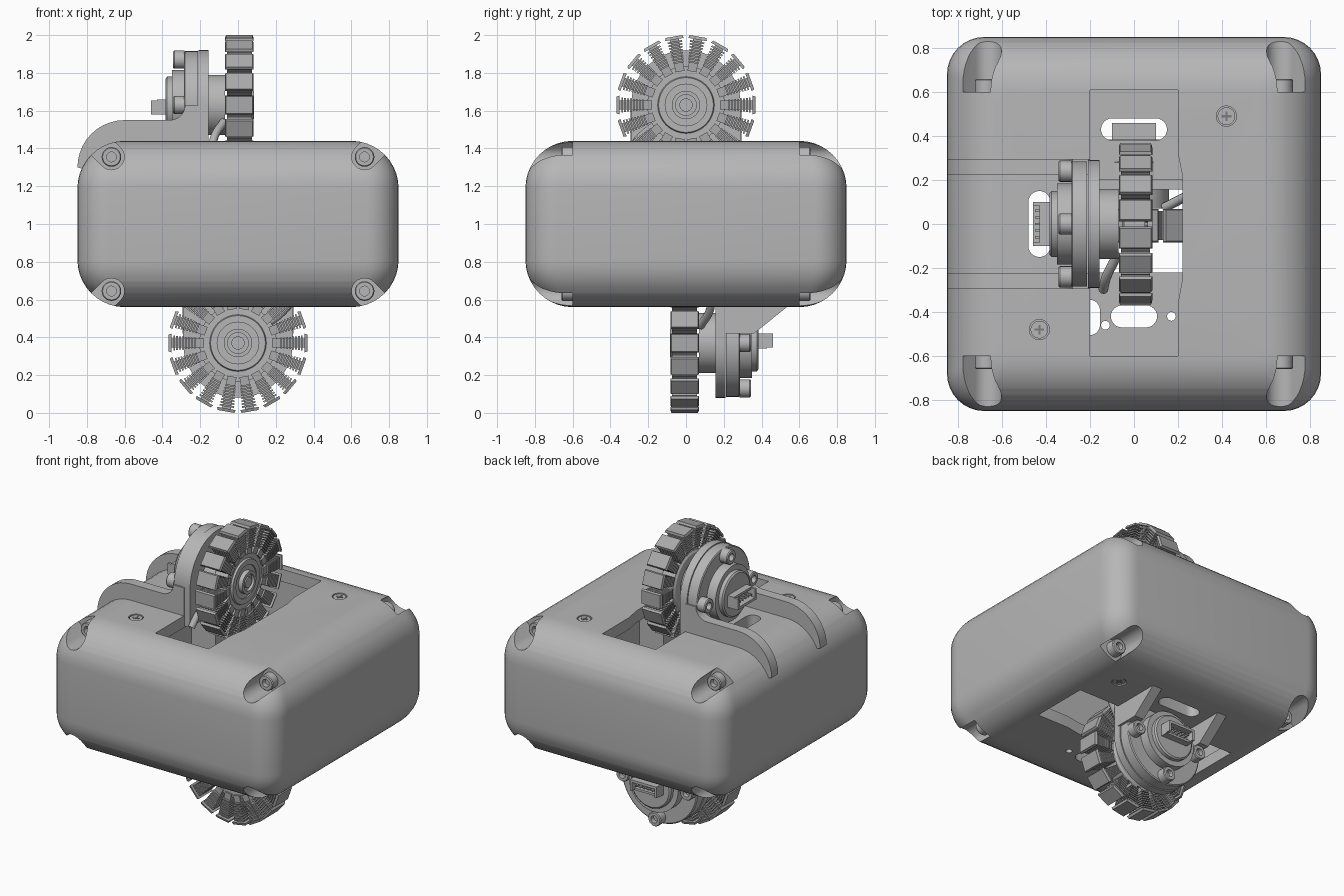
import bpy, bmesh, math
from math import sin, cos, pi
from mathutils import Matrix, Vector

if "Cube" in bpy.data.objects:
    bpy.data.objects.remove(bpy.data.objects["Cube"])

AX = 1.63                      # height of the upper wheel axle
# half turn that carries the upper drive unit to the underside
FLIP = Matrix(((0, -1, 0, 0), (-1, 0, 0, 0), (0, 0, -1, 2), (0, 0, 0, 1)))


def material(name, v):
    m = bpy.data.materials.new(name)
    m.diffuse_color = (v, v, v, 1)
    m.use_nodes = True
    m.node_tree.nodes["Principled BSDF"].inputs["Base Color"].default_value = m.diffuse_color
    return m


GREY = material("shell grey", 0.47)
RUBBER = material("tread grey", 0.40)
DARK = material("recess grey", 0.2)


def finish(bm, name, mat=GREY, angle=32):
    bmesh.ops.recalc_face_normals(bm, faces=bm.faces)
    me = bpy.data.meshes.new(name)
    bm.to_mesh(me)
    bm.free()
    me.materials.append(mat)
    me.shade_smooth()
    me.set_sharp_from_angle(angle=math.radians(angle))
    ob = bpy.data.objects.new(name, me)
    bpy.context.collection.objects.link(ob)
    return ob


def add_box(bm, lo, hi):
    lo, hi = Vector(lo), Vector(hi)
    m = Matrix.Translation((lo + hi) / 2) @ Matrix.Diagonal((*(hi - lo), 1))
    return bmesh.ops.create_cube(bm, size=1, matrix=m)["verts"]


def skin(bm, rings):
    rows = [[bm.verts.new(p) for p in r] for r in rings]
    n = len(rows[0])
    for a, b in zip(rows, rows[1:]):
        for i in range(n):
            bm.faces.new((a[i], a[(i + 1) % n], b[(i + 1) % n], b[i]))
    bm.faces.new(rows[0])
    bm.faces.new(rows[-1])


def prism(bm, pts, axis, lo, hi):
    place = {"x": lambda p, t: (t, *p), "y": lambda p, t: (p[0], t, p[1]),
             "z": lambda p, t: (*p, t)}[axis]
    skin(bm, [[place(p, t) for p in pts] for t in (lo, hi)])


def lathe(bm, profile, origin, axis, segs=40):
    # profile is (radius, distance along axis)
    rot = Vector((0, 0, 1)).rotation_difference(Vector(axis)).to_matrix()
    skin(bm, [[Vector(origin) + rot @ Vector((r * cos(2 * pi * i / segs), r * sin(2 * pi * i / segs), h))
               for i in range(segs)] for r, h in profile])


def stadium(p, q, r, n=12):
    a = math.atan2(q[1] - p[1], q[0] - p[0])
    return [(c[0] + r * cos(a + s + pi * i / n), c[1] + r * sin(a + s + pi * i / n))
            for c, s in ((q, -pi / 2), (p, pi / 2)) for i in range(n + 1)]


def cut(ob, bm):
    cutter = finish(bm, "cutter")
    cutter.hide_render = True
    mod = ob.modifiers.new("cut", "BOOLEAN")
    mod.object, mod.operation, mod.solver = cutter, "DIFFERENCE", "EXACT"
    dg = bpy.context.evaluated_depsgraph_get()
    me = bpy.data.meshes.new_from_object(ob.evaluated_get(dg))
    ob.modifiers.clear()
    ob.data = me
    bpy.data.objects.remove(cutter)


def socket_screw(bm, origin, axis, r, h):
    lathe(bm, [(r, 0), (r, h * .9), (r * .9, h), (r * .5, h), (r * .5, h * .5)], origin, axis, 24)


# ---- shell: rounded box lofted from rounded squares
def rounded_square(half, r, z, n=8):
    return [(sx * (half - r) + r * cos(a + pi / 2 * i / n), sy * (half - r) + r * sin(a + pi / 2 * i / n), z)
            for sx, sy, a in ((1, 1, 0), (-1, 1, pi / 2), (-1, -1, pi), (1, -1, 1.5 * pi)) for i in range(n + 1)]


R = 0.25
rings = []
for zc, a0 in ((0.56 + R, -pi / 2), (1.44 - R, 0)):
    for i in range(11):
        a = a0 + pi / 2 * i / 10
        d = R * (1 - cos(a))
        rings.append(rounded_square(0.85 - d, 0.17 - 0.5 * d, zc + R * sin(a)))
bm = bmesh.new()
skin(bm, rings)
shell = finish(bm, "shell")

# hollow interior, leaving solid corner posts
for x, y, z in ((.74, .56, .36), (.56, .74, .355)):
    bm = bmesh.new()
    add_box(bm, (-x, -y, 1 - z), (x, y, 1 + z))
    cut(shell, bm)

# corner screw pockets
bm = bmesh.new()
for sx in (-1, 1):
    for sz in (-1, 1):
        for lo, hi in ((-.95, -.6), (.6, .95)):
            prism(bm, stadium((.67 * sx, 1 + .355 * sz), (.75 * sx, 1 + .435 * sz), .068), "y", lo, hi)
cut(shell, bm)

# wheel opening, cable slot and flat screw holes on top and underside
opening = [(-.2, -.6), (.2, -.6), (.2, -.36), (.22, -.25), (.22, .22), (.2, .32), (.2, .61), (-.2, .61)]
SCREWS = ((.42, .49), (-.43, -.48))
for m in (Matrix(), FLIP):
    bm = bmesh.new()
    prism(bm, opening, "z", 1.3, 1.6)
    prism(bm, stadium((-.43, -.1), (-.43, .1), .05), "z", 1.3, 1.6)
    for x, y in SCREWS:
        lathe(bm, [(.046, 0), (.046, .1)], (x, y, 1.42), (0, 0, 1), 28)
    bm.transform(m)
    cut(shell, bm)

# small extra holes in the underside
bm = bmesh.new()
prism(bm, stadium((-.055, -.42), (.055, -.42), .05), "z", .5, .7)
prism(bm, stadium((-.2, -.46), (-.2, -.39), .045), "z", .5, .7)
for x, y in ((-.13, -.46), (.17, -.42)):
    lathe(bm, [(.02, .5), (.02, .7)], (x, y, 0), (0, 0, 1), 16)
cut(shell, bm)
shell.data.shade_smooth()
shell.data.set_sharp_from_angle(angle=math.radians(32))

# corner screws
bm = bmesh.new()
for sx in (-1, 1):
    for sy in (-1, 1):
        for z in (.645, 1.355):
            socket_screw(bm, (.67 * sx, .595 * sy, z), (0, sy, 0), .052, .065)
finish(bm, "corner_screws")

unit = []                       # parts repeated on the underside

# flat cross-head screws
bm, cross = bmesh.new(), bmesh.new()
for x, y in SCREWS:
    lathe(bm, [(.04, 0), (.04, .018)], (x, y, 1.418), (0, 0, 1), 28)
    add_box(cross, (x - .022, y - .005, 1.43), (x + .022, y + .005, 1.438))
    add_box(cross, (x - .005, y - .022, 1.43), (x + .005, y + .022, 1.4385))
unit += [finish(bm, "flat_screws"), finish(cross, "screw_crosses", DARK)]

# bearing mount: disc on a foot, then motor plate, gearbox and neck
bm = bmesh.new()
arch = [(.29 * cos(pi * i / 32), AX + .29 * sin(pi * i / 32)) for i in range(33)]
prism(bm, arch + [(-.29, 1.37), (.29, 1.37)], "x", -.21, -.157)
unit.append(finish(bm, "wheel_mount"))
bm = bmesh.new()
lathe(bm, [(.285, .213), (.285, .28), (.278, .285), (.185, .285), (.185, .35), (.15, .35), (.15, .375),
           (.14, .383)], (0, 0, AX), (-1, 0, 0), 56)
unit.append(finish(bm, "motor"))
bm = bmesh.new()
lathe(bm, [(.16, 0), (.16, .09)], (-.16, 0, AX), (1, 0, 0))
unit.append(finish(bm, "motor_neck"))
bm = bmesh.new()
for k in range(4):
    a = k * pi / 2
    socket_screw(bm, (-.283, .24 * cos(a), AX + .24 * sin(a)), (-1, 0, 0), .048, .06)
unit.append(finish(bm, "motor_screws"))

# cable connector: open tray with pins
bm = bmesh.new()
add_box(bm, (-.405, -.1, 1.58), (-.37, .1, 1.66))
add_box(bm, (-.46, -.1, 1.58), (-.4, .1, 1.597))
add_box(bm, (-.43, -.1, 1.645), (-.4, .1, 1.66))
for s in (-1, 1):
    add_box(bm, (-.46, s * .092 - .008, 1.58), (-.4, s * .092 + .008, 1.655))
for i in range(5):
    add_box(bm, (-.45, -.065 + i * .03, 1.615), (-.4, -.055 + i * .03, 1.625))
unit.append(finish(bm, "connector"))

# curved cable guide beside the wheel
cu = bpy.data.curves.new("cable_guide", "CURVE")
cu.dimensions, cu.bevel_depth, cu.bevel_resolution, cu.use_fill_caps = "3D", .022, 3, True
sp = cu.splines.new("BEZIER")
sp.bezier_points.add(2)
for b, p in zip(sp.bezier_points, ((-.14, -.3, 1.38), (-.125, -.24, 1.46), (-.075, -.14, 1.54))):
    b.co, b.handle_left_type, b.handle_right_type = p, "AUTO", "AUTO"
cu.materials.append(GREY)
guide = bpy.data.objects.new("cable_guide", cu)
bpy.context.collection.objects.link(guide)
unit.append(guide)

# wheel hub with stepped rings
bm = bmesh.new()
lathe(bm, [(.19, -.06), (.205, -.05), (.205, .045), (.15, .045), (.145, .058), (.11, .058), (.11, .05), (.075, .05),
           (.075, .08), (.055, .08), (.055, .06), (.035, .06), (.035, .075), (.02, .075)], (.005, 0, AX), (1, 0, 0), 48)
unit.append(finish(bm, "wheel_hub"))

# wheel treads: eighteen ribbed stems, each with a bevelled cap
stems, caps = bmesh.new(), bmesh.new()
for k in range(18):
    turn = Matrix.Translation((.007, 0, AX)) @ Matrix.Rotation(pi / 2 + k * pi / 9, 4, "X")
    vs = add_box(stems, (-.055, -.024, .18), (.055, .024, .355))
    for i in range(8):
        r, w = .225 + i * .0155, .028 + i * .0015
        vs += add_box(stems, (-.066, -w, r), (.066, w, r + .009))
    bmesh.ops.transform(stems, matrix=turn, verts=vs)
    vs = add_box(caps, (-.076, -.05, .352), (.076, .05, .368))
    for v in vs:
        if v.co.z > .36:
            v.co.x *= .92
            v.co.y *= .9
    bmesh.ops.transform(caps, matrix=turn, verts=vs)
unit += [finish(stems, "tread_stems", RUBBER), finish(caps, "tread_caps", RUBBER)]

# repeat the drive unit under the shell, turned a quarter
for ob in unit:
    low = bpy.data.objects.new("lower_" + ob.name, ob.data)
    low.matrix_world = FLIP
    bpy.context.collection.objects.link(low)

# upper ridges running over the side, lower straight gussets
ridge = [(-.6 - .25 * cos(pi / 2 * i / 10), 1.3 + .25 * sin(pi / 2 * i / 10)) for i in range(11)]
ridge += [(-.36 + .08 * sin(pi / 2 * i / 6), 1.63 - .08 * cos(pi / 2 * i / 6)) for i in range(7)]
ridge += [(-.2, 1.63), (-.2, 1.39), (-.62, 1.39), (-.78, 1.28)]
gusset = [(-.2, 1.39), (-.2, 1.58), (-.36, 1.58), (-.54, 1.435), (-.5, 1.39)]
for name, pts, m in (("mount_ridges", ridge, Matrix()), ("lower_gussets", gusset, FLIP)):
    bm = bmesh.new()
    prism(bm, pts, "y", .225, .295)
    prism(bm, pts, "y", -.295, -.225)
    bm.transform(m)
    finish(bm, name)
